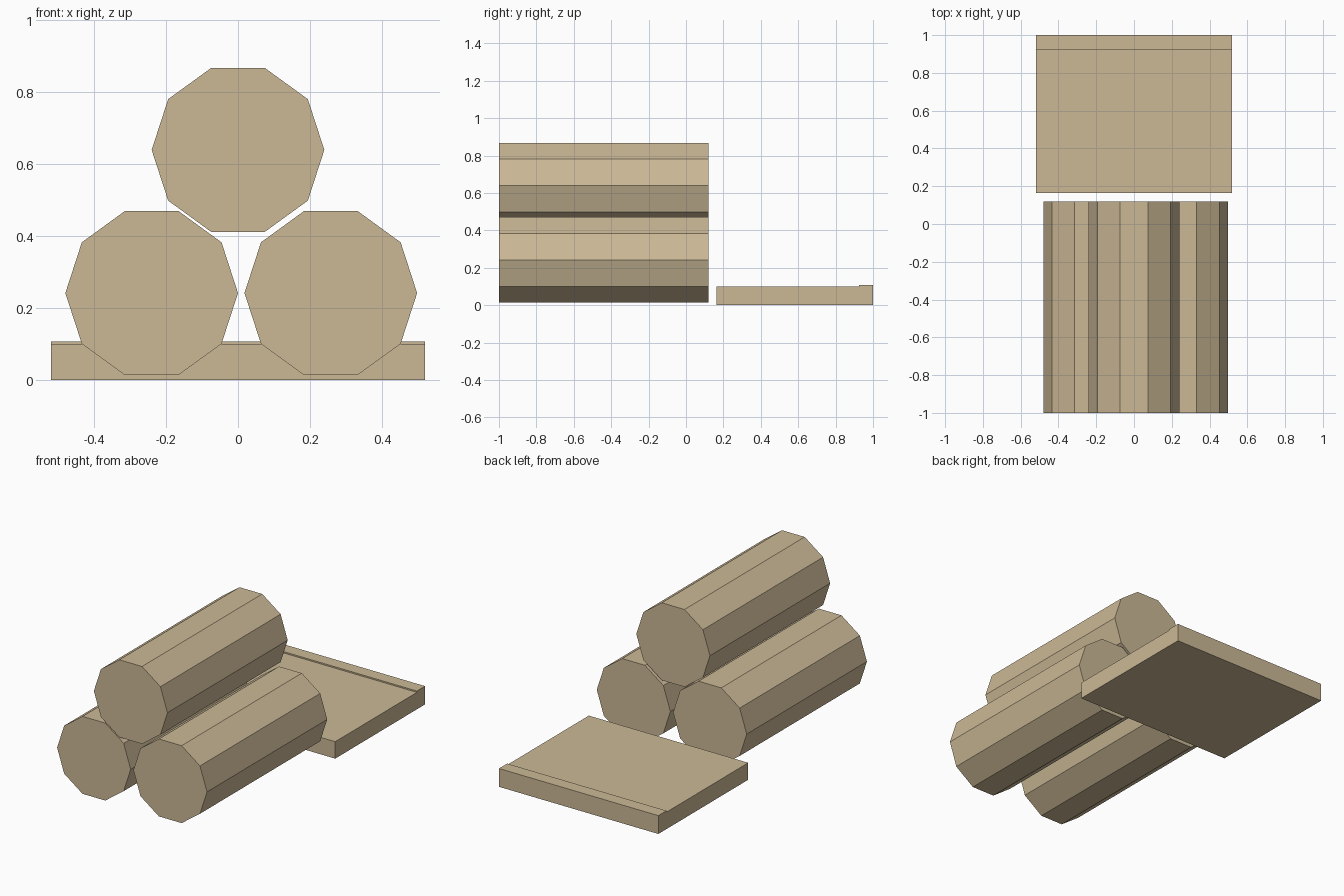
import bpy, bmesh, math
from mathutils import Matrix

if "Cube" in bpy.data.objects:
    bpy.data.objects.remove(bpy.data.objects["Cube"])

wood = bpy.data.materials.new("tan_wood")
wood.diffuse_color = (0.60, 0.485, 0.305, 1)
wood.use_nodes = True
wood.node_tree.nodes["Principled BSDF"].inputs["Base Color"].default_value = wood.diffuse_color


def finish(bm, name):
    bmesh.ops.recalc_face_normals(bm, faces=bm.faces)
    mesh = bpy.data.meshes.new(name)
    bm.to_mesh(mesh)
    bm.free()
    mesh.materials.append(wood)
    obj = bpy.data.objects.new(name, mesh)
    bpy.context.collection.objects.link(obj)
    return obj


def extrude_profile(name, points, axis, start, end):
    """Extrude a closed outline along x or y."""
    bm = bmesh.new()
    if axis == "y":
        verts = [bm.verts.new((a, start, b)) for a, b in points]
        step = (0, end - start, 0)
    else:
        verts = [bm.verts.new((start, a, b)) for a, b in points]
        step = (end - start, 0, 0)
    face = bm.faces.new(verts)
    new = bmesh.ops.extrude_face_region(bm, geom=[face], use_keep_orig=True)["geom"]
    bmesh.ops.translate(bm, vec=step, verts=[v for v in new if isinstance(v, bmesh.types.BMVert)])
    return finish(bm, name)


# Three stacked ten-sided logs
RADIUS, SIDES = 0.24, 10
for name, cx, cz in (("log_left", -0.24, 0.242),
                     ("log_right", 0.258, 0.242),
                     ("log_top", 0.0, 0.64)):
    ring = [(cx + RADIUS * math.cos(2 * math.pi * i / SIDES),
             cz + RADIUS * math.sin(2 * math.pi * i / SIDES)) for i in range(SIDES)]
    extrude_profile(name, ring, "y", -1.0, 0.12)

# Flat board with a low raised lip along its back edge
board = [(0.163, 0), (1.0, 0), (1.0, 0.108), (0.924, 0.108), (0.924, 0.1), (0.163, 0.1)]
extrude_profile("board", board, "x", -0.52, 0.52)
